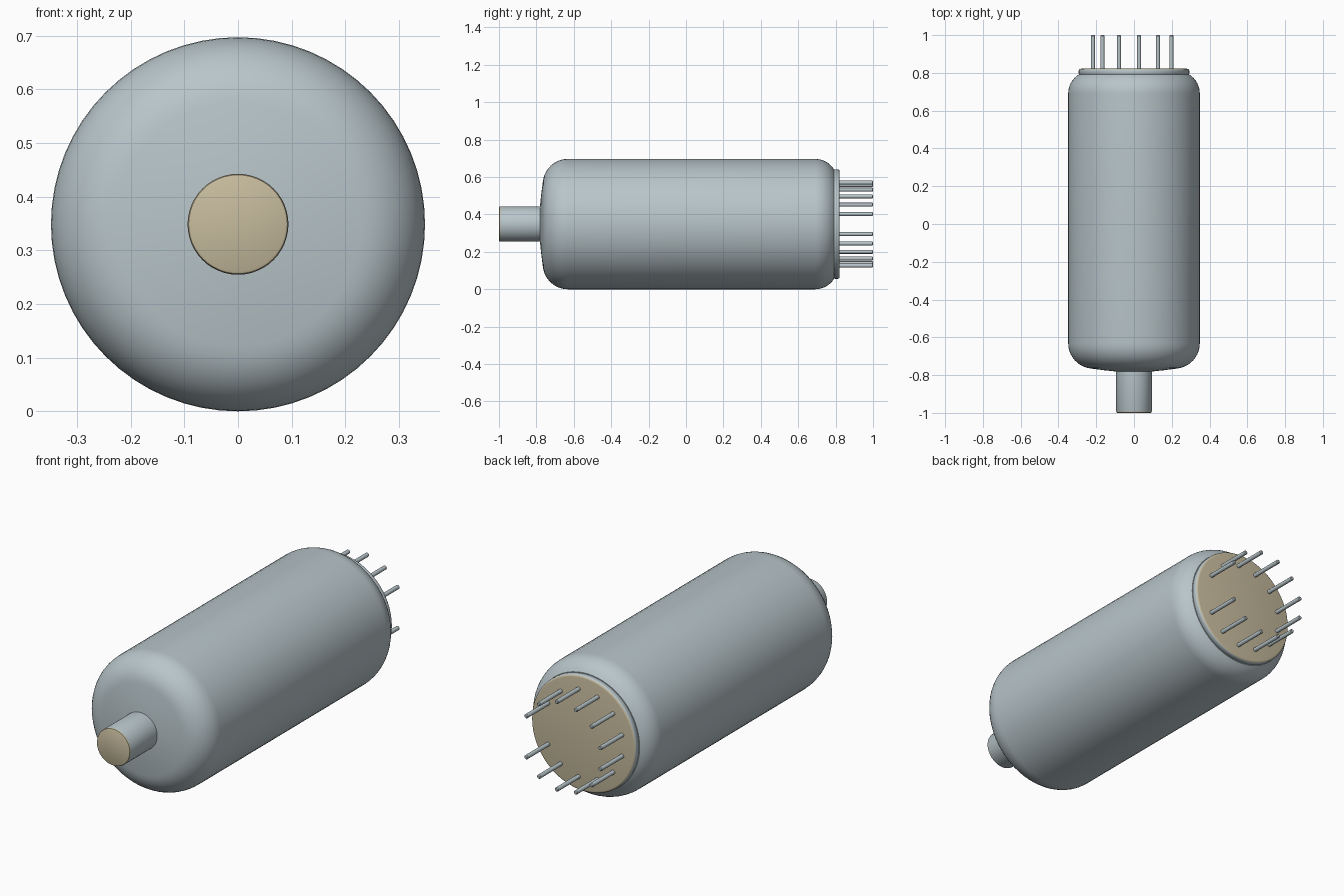
import bpy, bmesh, math

if "Cube" in bpy.data.objects:
    bpy.data.objects.remove(bpy.data.objects["Cube"], do_unlink=True)

AXIS_Z = 0.3485


def material(name, rgb):
    m = bpy.data.materials.new(name)
    m.use_nodes = True
    m.diffuse_color = (*rgb, 1)
    m.node_tree.nodes["Principled BSDF"].inputs["Base Color"].default_value = (*rgb, 1)
    return m


grey = material("pale_grey", (0.48, 0.56, 0.59))
tan = material("tan", (0.57, 0.50, 0.34))


def arc(cr, cy, radius, a0, a1, steps=8):
    """Points (radius, y) along a circular arc, angles in degrees."""
    angles = [math.radians(a0 + (a1 - a0) * i / steps) for i in range(steps + 1)]
    return [(cr + radius * math.cos(a), cy + radius * math.sin(a)) for a in angles]


def lathe(name, profile, mats, sides=64, centre=(0, AXIS_Z), tan_rule=None):
    """Spin (radius, y) points round a lengthwise axis and close both ends."""
    bm = bmesh.new()
    rings = []
    for r, y in profile:
        rings.append([bm.verts.new((centre[0] + r * math.cos(2 * math.pi * i / sides), y,
                                    centre[1] + r * math.sin(2 * math.pi * i / sides)))
                      for i in range(sides)])
    for a, b in zip(rings, rings[1:]):
        for i in range(sides):
            j = (i + 1) % sides
            bm.faces.new((a[i], a[j], b[j], b[i]))
    bm.faces.new(rings[0])
    bm.faces.new(rings[-1])
    bmesh.ops.recalc_face_normals(bm, faces=bm.faces)
    if tan_rule:
        for f in bm.faces:
            if tan_rule(f.calc_center_median().y):
                f.material_index = 1
    mesh = bpy.data.meshes.new(name)
    bm.to_mesh(mesh)
    bm.free()
    ob = bpy.data.objects.new(name, mesh)
    bpy.context.collection.objects.link(ob)
    for m in mats:
        mesh.materials.append(m)
    bpy.ops.object.select_all(action='DESELECT')
    ob.select_set(True)
    bpy.context.view_layer.objects.active = ob
    bpy.ops.object.shade_smooth_by_angle(angle=math.radians(35))
    return ob


# Main envelope: shallow domed front, rounded shoulders
lathe("tube_body",
      [(0.05, -0.783), (0.094, -0.781), (0.16, -0.774)]
      + arc(0.2135, -0.631, 0.135, -84, 0, 10)
      + arc(0.2285, 0.69, 0.12, 0, 57, 8) + [(0.27, 0.791)],
      [grey])

# Front stub with a tan end
lathe("front_stub",
      [(0.088, -1.0), (0.092, -0.998), (0.094, -0.993), (0.094, -0.77)],
      [grey, tan], sides=48, tan_rule=lambda y: y < -0.994)

# Rear base disc with rounded rim and tan face
lathe("base_disc",
      [(0.285, 0.78), (0.293, 0.797)] + arc(0.281, 0.81, 0.012, 0, 90, 4),
      [grey, tan], tan_rule=lambda y: y > 0.8195)

# Contact pins: thirteen positions on a ring, one left empty
for k in range(1, 13):
    a = 2 * math.pi * k / 13
    lathe(f"contact_pin_{k}",
          [(0.0105, 0.81), (0.0105, 0.996), (0.007, 1.0)],
          [grey], sides=12,
          centre=(0.2235 * math.cos(a), AXIS_Z + 0.2235 * math.sin(a)))
